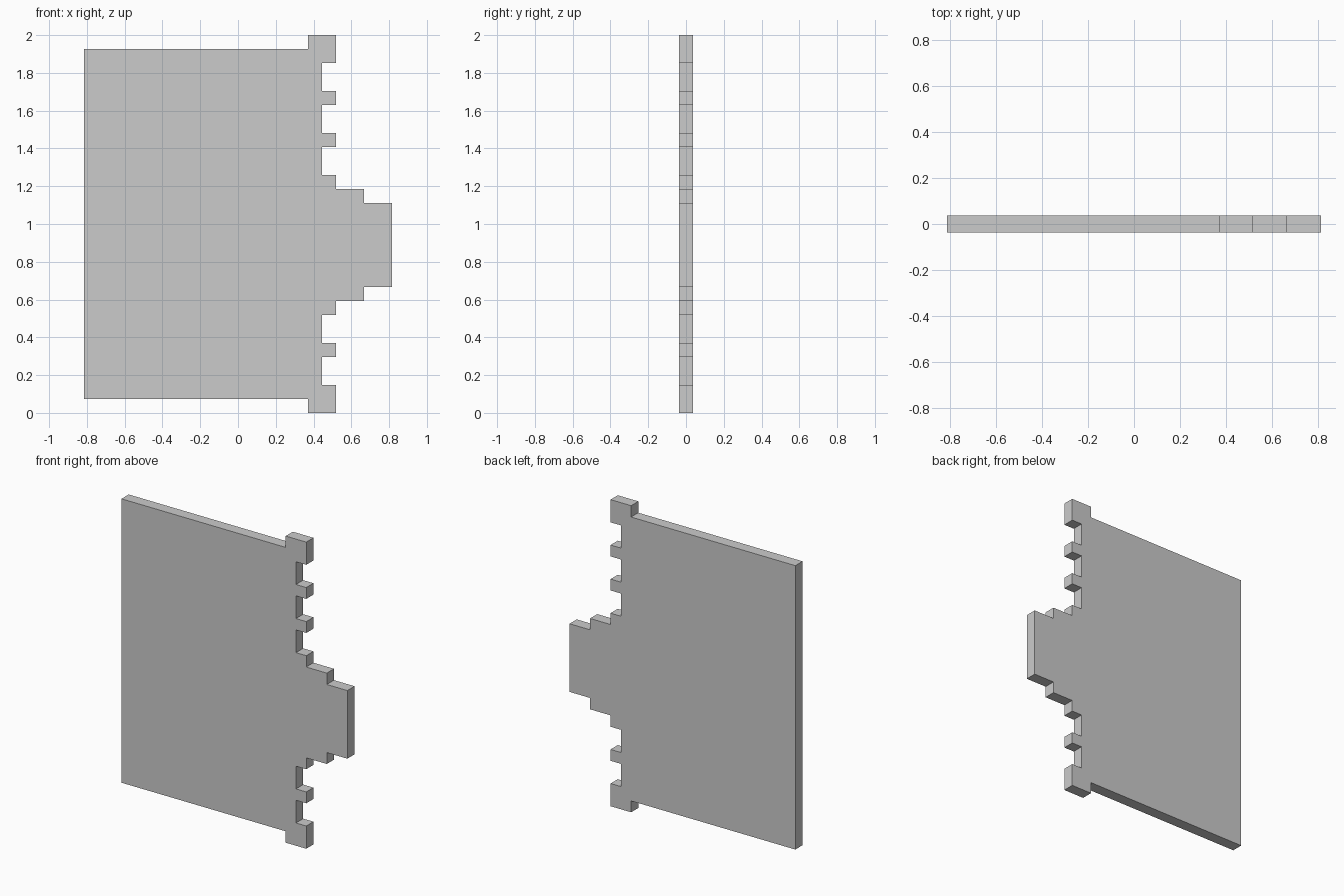
import bpy, bmesh

if "Cube" in bpy.data.objects:
    bpy.data.objects.remove(bpy.data.objects["Cube"])

U = 2 / 27  # one step of the outline

# Right edge, bottom to top, in steps: corner blocks, notches, stepped tab
notches = lambda starts: [p for z in starts
                          for p in ((7, z), (6, z), (6, z + 2), (7, z + 2))]
outline = [(-11, 1), (5, 1), (5, 0), (7, 0)]
outline += notches((2, 5))
outline += [(7, 8), (9, 8), (9, 9), (11, 9), (11, 15), (9, 15), (9, 16), (7, 16)]
outline += notches((17, 20, 23))
outline += [(7, 27), (5, 27), (5, 26), (-11, 26)]

# Flat panel: outline extruded through one step of thickness
bm = bmesh.new()
face = bm.faces.new([bm.verts.new((x * U, -U / 2, z * U)) for x, z in outline])
ext = bmesh.ops.extrude_face_region(bm, geom=[face], use_keep_orig=True)
moved = [g for g in ext["geom"] if isinstance(g, bmesh.types.BMVert)]
bmesh.ops.translate(bm, verts=moved, vec=(0, U, 0))
bmesh.ops.recalc_face_normals(bm, faces=bm.faces)

mesh = bpy.data.meshes.new("stepped_panel")
bm.to_mesh(mesh)
bm.free()
panel = bpy.data.objects.new("stepped_panel", mesh)
bpy.context.collection.objects.link(panel)
